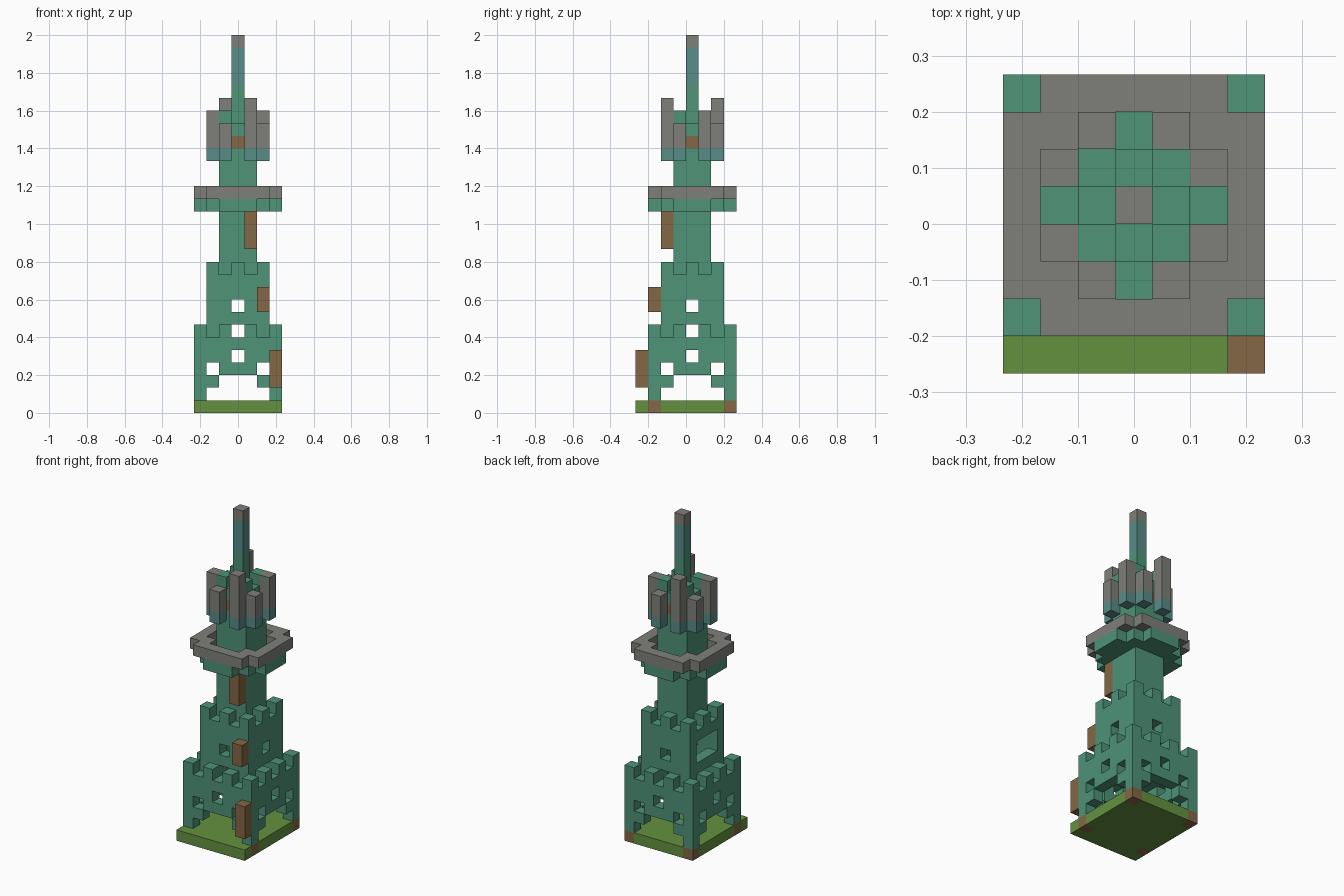
import bpy, bmesh
from mathutils import Vector

old = bpy.data.objects.get("Cube")
if old:
    bpy.data.objects.remove(old, do_unlink=True)

U = 1 / 15            # edge of one block
SHIFT = U / 2         # tower axis sits half a block behind the centre


def material(name, hex_code):
    srgb = [int(hex_code[i:i + 2], 16) / 255 for i in (0, 2, 4)]
    col = [c / 12.92 if c <= 0.04045 else ((c + 0.055) / 1.055) ** 2.4 for c in srgb] + [1]
    m = bpy.data.materials.new(name)
    m.use_nodes = True
    m.diffuse_color = col
    m.node_tree.nodes["Principled BSDF"].inputs["Base Color"].default_value = col
    return m


GREEN = material("copper_green", "4E9379")
GREY = material("stone_grey", "7F807A")
TEAL = material("weathered_teal", "578C86")
BROWN = material("wood_brown", "836744")
GRASS = material("grass_green", "64913F")

parts = []            # (name, {cell: material})


def add(name, cells, mat):
    """Register a part; mat is a material or a rule of the cell height."""
    rule = mat if callable(mat) else (lambda z: mat)
    parts.append((name, {c: rule(c[2]) for c in cells}))


def box(x0, x1, y0, y1, z0, z1):
    return {(x, y, z) for x in range(x0, x1 + 1)
            for y in range(y0, y1 + 1) for z in range(z0, z1 + 1)}


def ring(r, z0, z1):
    return {c for c in box(-r, r, -r, r, z0, z1) if max(abs(c[0]), abs(c[1])) == r}


def along(c):
    """Distance of a wall block from the middle of its wall."""
    return min(abs(c[0]), abs(c[1]))


def merlons(r, z):
    return {c for c in ring(r, z, z) if (r - along(c)) % 2 == 0}


# Ground slab with wooden corner footings
feet = {(x, y, 0) for x in (-3, 3) for y in (-3, 3)}
add("ground", box(-3, 3, -4, 3, 0, 0) - feet, GRASS)
add("corner_footings", feet, BROWN)

# Lower tier: corner legs, stepped arches, window in each wall
legs = {1: {3}, 2: {2, 3}, 3: {0, 1, 3}, 4: {1, 2, 3}, 5: {0, 1, 2, 3}}
lower = {c for c in ring(3, 1, 5) if along(c) in legs[c[2]]}
add("lower_tier", lower | merlons(3, 6), GREEN)

# Middle tier: two windows per wall and a wide opening on one side
middle = {c for c in ring(2, 5, 10) if not (along(c) == 0 and c[2] in (6, 8))}
middle -= box(-2, -2, -1, 1, 8, 9)
add("middle_tier", middle | merlons(2, 11), GREEN)

# Upper shaft
add("upper_shaft", box(-1, 1, -1, 1, 10, 15), GREEN)

# Balcony floor and railing
floor = {c for c in box(-3, 3, -3, 3, 16, 16) if abs(c[0]) + abs(c[1]) <= 4}
rail = {c for c in ring(3, 17, 17) if along(c) < 3}
rail |= {(x, y, 17) for x in (-2, 2) for y in (-2, 2)}
add("balcony_floor", floor, GREEN)
add("balcony_rail", rail, GREY)

# Lantern room with a wooden window in each wall and corner merlons
windows = {c for c in ring(1, 21, 21) if along(c) == 0}
add("lantern_windows", windows, BROWN)
add("lantern_room", box(-1, 1, -1, 1, 17, 22) - windows | merlons(1, 23), GREEN)

# Eight hanging pinnacles, same heights on opposite sides
pinnacles = set()
for x, y, top in ((1, -2, 24), (2, -1, 22), (2, 1, 23), (1, 2, 22)):
    for s in (1, -1):
        pinnacles |= box(s * x, s * x, s * y, s * y, 20, top)
add("pinnacles", pinnacles, lambda z: TEAL if z == 20 else GREY)

# Spire
add("spire", box(0, 0, 0, 0, 23, 29),
    lambda z: GREY if z == 29 else TEAL if z > 25 else GREEN)

# Wooden posts on the front corners, one for each tier
add("lower_post", box(3, 3, -4, -4, 2, 4), BROWN)
add("middle_post", box(2, 2, -3, -3, 8, 9), BROWN)
add("upper_post", box(1, 1, -2, -2, 13, 15), BROWN)

# Build each part from its exposed block faces
occupied = set().union(*(cells for _, cells in parts))


def build(name, cells):
    bm = bmesh.new()
    mats = list(dict.fromkeys(cells.values()))
    verts = {}
    for cell, mat in cells.items():
        for axis in range(3):
            for sign in (-1, 1):
                n = Vector((0, 0, 0))
                n[axis] = sign
                if tuple(int(a + b) for a, b in zip(cell, n)) in occupied:
                    continue
                u, v = Vector((0, 0, 0)), Vector((0, 0, 0))
                u[(axis + 1) % 3] = 1
                v[(axis + 2) % 3] = sign
                mid = Vector(cell) + n / 2 + Vector((0, 0, 0.5))
                loop = []
                for a, b in ((-1, -1), (1, -1), (1, 1), (-1, 1)):
                    p = (mid + u * a / 2 + v * b / 2) * U + Vector((0, SHIFT, 0))
                    key = tuple(round(k, 4) for k in p)
                    if key not in verts:
                        verts[key] = bm.verts.new(p)
                    loop.append(verts[key])
                bm.faces.new(loop).material_index = mats.index(mat)
    mesh = bpy.data.meshes.new(name)
    bm.to_mesh(mesh)
    bm.free()
    for m in mats:
        mesh.materials.append(m)
    bpy.context.collection.objects.link(bpy.data.objects.new(name, mesh))


for part_name, part_cells in parts:
    build(part_name, part_cells)
